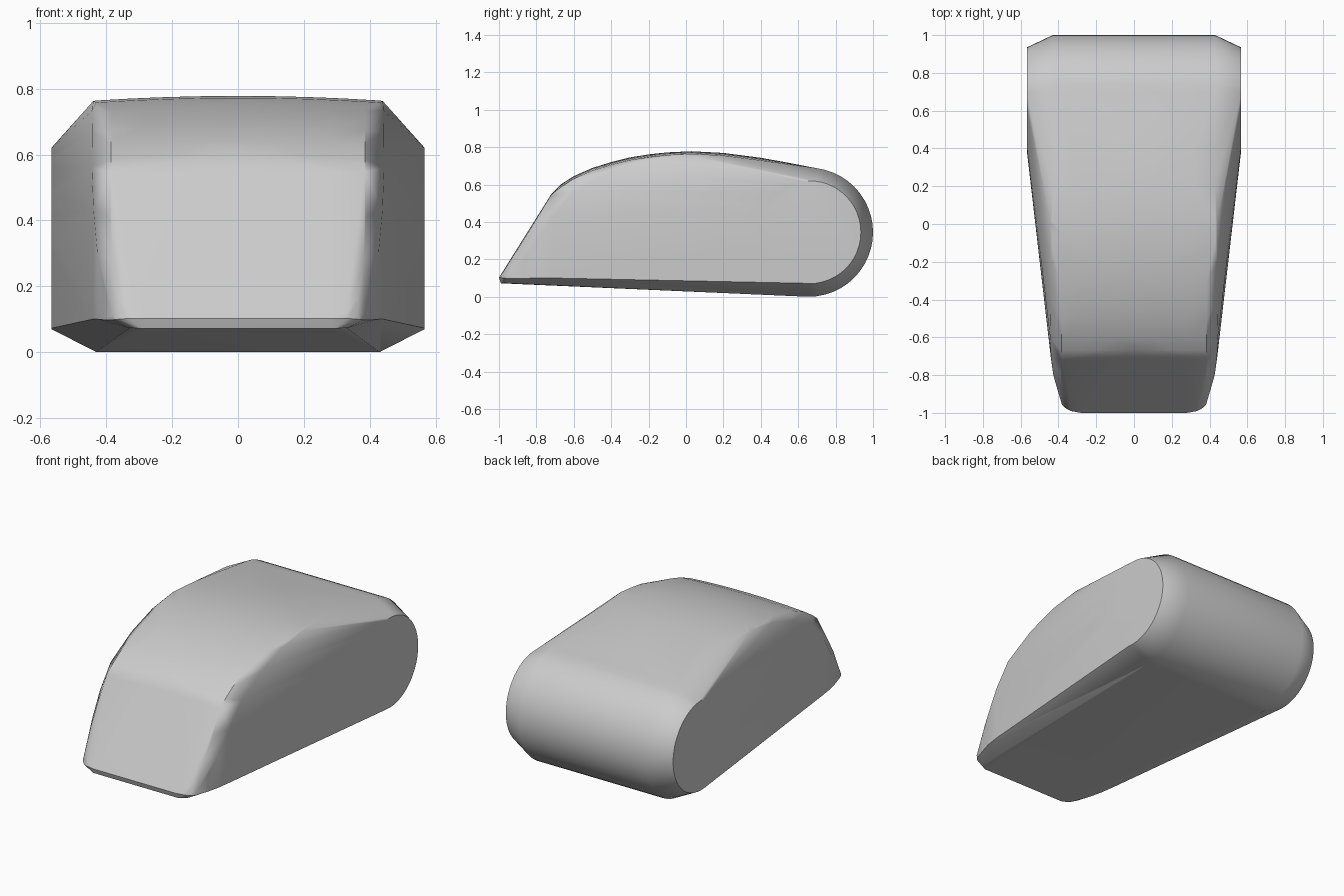
import bpy, bmesh, math

cube = bpy.data.objects.get("Cube")
if cube:
    bpy.data.objects.remove(cube, do_unlink=True)


def material(name, colour):
    mat = bpy.data.materials.new(name)
    mat.use_nodes = True
    mat.diffuse_color = colour
    mat.node_tree.nodes["Principled BSDF"].inputs["Base Color"].default_value = colour
    return mat


def both(x, y, z):
    return [(x, y, z), (-x, y, z)]


def ring(x, y, z, radius, steps=48):
    """Circle facing sideways, on both sides of the body."""
    points = []
    for i in range(steps):
        a = math.tau * i / steps
        points += both(x, y + radius * math.cos(a), z + radius * math.sin(a))
    return points


# Rounded tail: a sideways cylinder with chamfered ends
points = ring(0.43, 0.655, 0.345, 0.345) + ring(0.567, 0.66, 0.345, 0.275)

# Crowned top and sloping nose, following the centre profile (y, z)
top = [(-0.985, 0.125), (-0.72, 0.55), (-0.67, 0.6), (-0.6, 0.645),
       (-0.5, 0.689), (-0.4, 0.72), (-0.3, 0.745), (-0.2, 0.761), (-0.1, 0.772),
       (0.03, 0.778), (0.2, 0.769), (0.4, 0.743), (0.55, 0.716)]
for y, z in top:
    width = 0.385 if y < -0.1 else 0.43
    drop = 0.014 if y > -0.7 else 0.004
    if y < -0.9:
        width = 0.33
    for t in (0, 0.25, 0.5, 0.75, 1):
        points += both(width * t, y, z - drop * t * t)

# Soft shoulder where the nose and top turn into the side walls
shoulder = [(0.382, -0.955, 0.115), (0.407, -0.87, 0.21), (0.427, -0.8, 0.3),
            (0.439, -0.71, 0.43), (0.444, -0.6, 0.56), (0.443, -0.4, 0.67),
            (0.442, -0.2, 0.735), (0.44, 0, 0.762)]
# Nose edge of the windscreen face, just inside the shoulder
inner = [(0.365, -0.95, 0.165), (0.383, -0.88, 0.283), (0.387, -0.8, 0.412)]
# Lower edge of the side walls, curving in at the nose corners
lower = [(0.44, -0.71, 0.1), (0.427, -0.8, 0.1), (0.407, -0.87, 0.098),
         (0.38, -0.955, 0.098)]
# Rounded nose lip and the front of the underside
lip = [(0.362, -0.975, 0.1), (0.335, -0.99, 0.102), (0.28, -1, 0.102),
       (0.29, -0.99, 0.072), (0.33, -0.965, 0.073)]
for p in shoulder + inner + lower + lip:
    points += both(*p)

# Wrap one convex shell around all the sections
bm = bmesh.new()
for p in points:
    bm.verts.new(p)
bmesh.ops.remove_doubles(bm, verts=bm.verts, dist=0.0005)
hull = bmesh.ops.convex_hull(bm, input=bm.verts)
loose = [v for v in bm.verts if not v.link_faces]
bmesh.ops.delete(bm, geom=loose, context='VERTS')
bmesh.ops.dissolve_limit(bm, angle_limit=math.radians(0.4), verts=bm.verts, edges=bm.edges)
bmesh.ops.recalc_face_normals(bm, faces=bm.faces)

mesh = bpy.data.meshes.new("body_shell")
bm.to_mesh(mesh)
bm.free()
mesh.materials.append(material("light grey", (0.6, 0.6, 0.6, 1)))
body = bpy.data.objects.new("body_shell", mesh)
bpy.context.collection.objects.link(body)

# Smooth shading with crisp chamfers
bpy.ops.object.select_all(action='DESELECT')
body.select_set(True)
bpy.context.view_layer.objects.active = body
bpy.ops.object.shade_smooth_by_angle(angle=math.radians(30))
weighted = body.modifiers.new("weighted_normals", 'WEIGHTED_NORMAL')
weighted.keep_sharp = True
